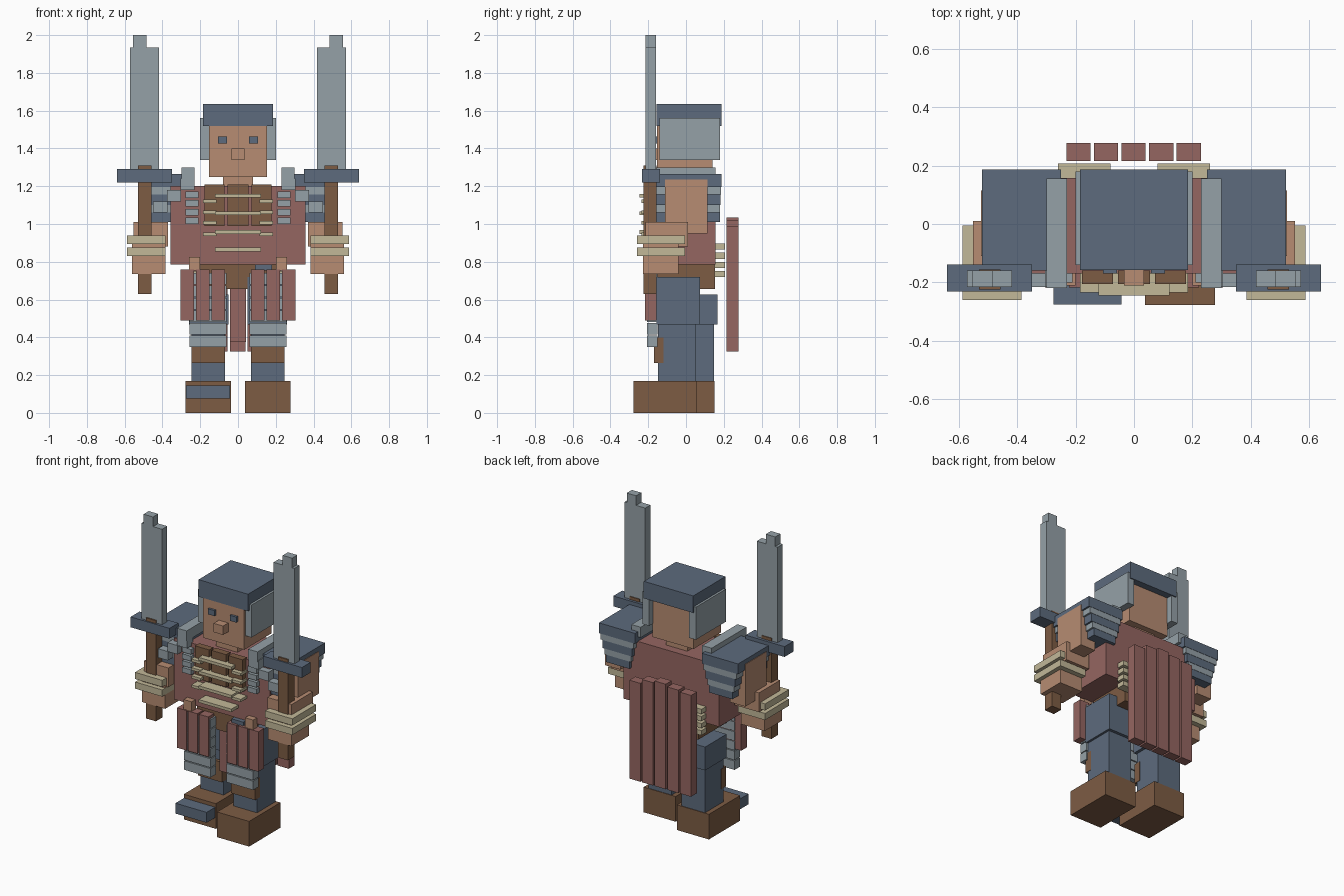
import bpy
import bmesh
from mathutils import Matrix, Vector

start_cube = bpy.data.objects.get("Cube")
if start_cube:
    bpy.data.objects.remove(start_cube, do_unlink=True)


def make_material(name, red, green, blue):
    def linear(value):
        return ((value / 255 + 0.055) / 1.055) ** 2.4
    colour = (linear(red), linear(green), linear(blue), 1)
    material = bpy.data.materials.new(name)
    material.use_nodes = True
    material.diffuse_color = colour
    material.node_tree.nodes["Principled BSDF"].inputs["Base Color"].default_value = colour
    return material


slate = make_material("slate blue", 93, 107, 125)
steel = make_material("pale steel", 149, 161, 167)
skin = make_material("skin", 183, 140, 114)
cloth = make_material("dull red cloth", 149, 102, 97)
leather = make_material("brown leather", 125, 92, 68)
bone = make_material("bone", 194, 184, 152)


def box(name, material, x, y, z):
    """Axis-aligned box from (low, high) ranges."""
    low, high = (Vector(corner) for corner in zip(x, y, z))
    size = high - low
    bm = bmesh.new()
    place = Matrix.Translation((low + high) / 2) @ Matrix.Diagonal((*size, 1))
    bmesh.ops.create_cube(bm, size=1, matrix=place)
    mesh = bpy.data.meshes.new(name)
    bm.to_mesh(mesh)
    bm.free()
    mesh.materials.append(material)
    part = bpy.data.objects.new(name, mesh)
    bpy.context.collection.objects.link(part)
    return part


def mirrored(x, side):
    return tuple(sorted(side * value for value in x))


def pair(name, material, x, y, z):
    """The same box on the left (+x) and the right (-x)."""
    box("left_" + name, material, x, y, z)
    box("right_" + name, material, mirrored(x, -1), y, z)


def centred(name, material, half_width, y, z):
    box(name, material, (-half_width, half_width), y, z)


# Head and helmet
centred("helmet", slate, .185, (-.157, .187), (1.52, 1.635))
centred("head", skin, .154, (-.154, .14), (1.25, 1.54))
centred("neck", skin, .08, (-.12, .1), (1.18, 1.26))
centred("nose", skin, .035, (-.21, -.15), (1.34, 1.4))
pair("eye", slate, (.058, .106), (-.17, -.15), (1.427, 1.464))
pair("cheek_guard", steel, (.15, .2), (-.14, .18), (1.34, 1.56))

# Torso and hips
centred("torso", cloth, .358, (-.17, .157), (.785, 1.2))
centred("hips", leather, .2, (-.15, .153), (.655, .79))
centred("loin_cloth", cloth, .042, (-.14, -.09), (.375, .68))

# Leather chest panels
centred("middle_chest_panel", leather, .055, (-.205, -.16), (.99, 1.21))
pair("chest_panel", leather, (.072, .178), (-.205, -.16), (.99, 1.208))

# Bone ribs, lower at the sides
for i, z in enumerate((1.15, 1.057, .958, .865)):
    centred(f"front_rib_{i}", bone, .122, (-.245, -.165), (z - .01, z + .01))
for i, z in enumerate((1.12, 1.062, 1.007, .945)):
    pair(f"side_rib_{i}", bone, (.115, .185), (-.235, -.165), (z - .009, z + .009))

# Steel chest bands and bone back bars
for i in range(4):
    z = 1.0 + i * .046
    pair(f"chest_band_{i}", steel, (.21, .278), (-.2, -.165), (z, z + .034))
    z = .72 + i * .048
    pair(f"back_bar_{i}", bone, (.08, .26), (.15, .207), (z, z + .032))

# Layered shoulders narrowing downward
shoulder_layers = ((slate, 1.195, 1.265), (steel, 1.155, 1.195), (slate, 1.1, 1.155),
                   (steel, 1.06, 1.1), (slate, 1.01, 1.06))
for i, (material, bottom, top) in enumerate(shoulder_layers):
    inset = i * .012
    pair(f"shoulder_layer_{i}", material, (.25 + inset, .52 - inset),
         (-.16, .187 - i * .002), (bottom, top))
pair("shoulder_ridge", steel, (.23, .3), (-.22, .155), (1.23, 1.3))

# Stepped steel plates on the shoulder fronts
for i in range(3):
    x, z = .23 + i * .072, 1.24 - i * .06
    pair(f"shoulder_step_{i}", steel, (x, x + .075), (-.215, -.15), (z - .06, z))

# Arms, hands and bracelets
pair("upper_arm", skin, (.41, .524), (-.11, .115), (.95, 1.235))
pair("forearm", skin, (.37, .552), (-.215, .01), (.88, 1.01))
pair("hand", skin, (.385, .56), (-.228, -.04), (.735, .93))
for i, z in enumerate((.83, .895)):
    pair(f"bracelet_{i}", bone, (.385, .588), (-.26, -.005), (z, z + .045))

# Swords
pair("sword_grip", leather, (.457, .53), (-.224, -.155), (.63, 1.31))
pair("sword_guard", slate, (.35, .64), (-.232, -.138), (1.22, 1.29))
pair("sword_blade", steel, (.417, .572), (-.215, -.16), (1.28, 1.935))
pair("sword_tip", steel, (.485, .555), (-.215, -.16), (1.93, 2.0))

# Hip skirts: cloth strips over banded steel
for i in range(3):
    x = .07 + i * .082
    pair(f"skirt_strip_{i}", cloth, (x, x + .07), (-.217, -.155), (.49, .76))
for i in range(6):
    z = .35 + i * .066
    pair(f"thigh_band_{i}", steel, (.06, .258), (-.207, -.15), (z, z + .06))
pair("belt_loop", skin, (.2, .26), (-.21, -.165), (.755, .825))
box("belt_clip", slate, (.09, .18), (-.2, -.165), (.755, .785))

# Legs, the right one set further back
for label, side, step in (("left", 1, 0), ("right", -1, .094)):
    def leg_part(name, material, x, y, z):
        box(f"{label}_{name}", material, mirrored(x, side), (y[0] + step, y[1] + step), z)
    leg_part("thigh", slate, (.05, .26), (-.157, .073), (.468, .72 - step))
    leg_part("shin", slate, (.07, .245), (-.147, .053), (.15, .5))
    leg_part("knee", leather, (.068, .247), (-.17, -.12), (.265, .4))
    leg_part("boot", leather, (.037, .277), (-.277, .057), (0, .17))
box("right_toe_plate", slate, (-.275, -.042), (-.275, -.15), (.075, .145))

# Cape of hanging strips
for i, top in enumerate((1.01, 1.02, 1.035, 1.02, .99)):
    x = -.232 + i * .0945
    box(f"cape_strip_{i}", cloth, (x, x + .083), (.215, .278), (.325, top))
